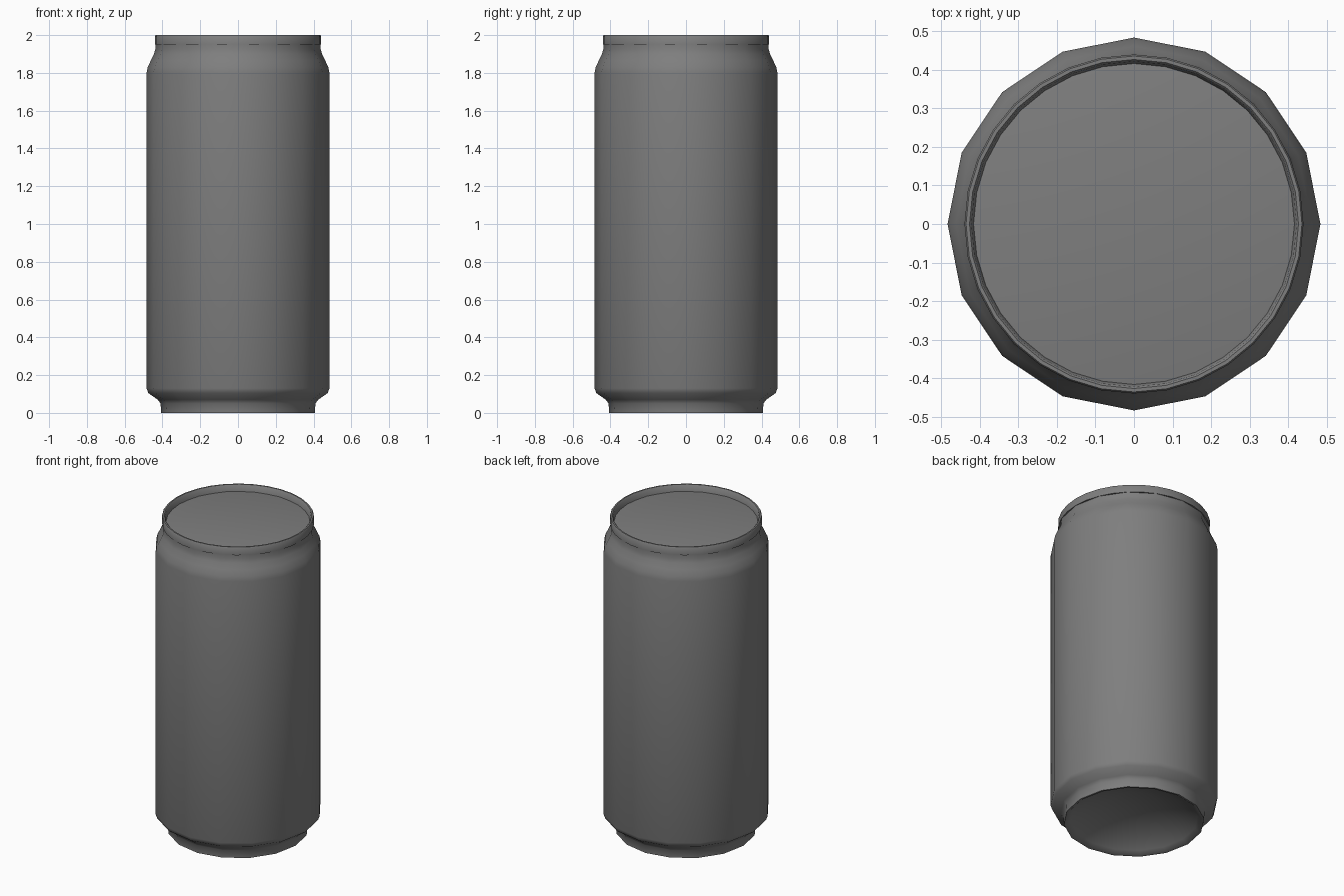
import bpy, bmesh, math

cube = bpy.data.objects.get("Cube")
if cube:
    bpy.data.objects.remove(cube, do_unlink=True)

grey = bpy.data.materials.new("metal_grey")
grey.use_nodes = True
COLOUR = (0.21, 0.21, 0.21, 1)
grey.diffuse_color = COLOUR
grey.node_tree.nodes["Principled BSDF"].inputs["Base Color"].default_value = COLOUR


def lathe(name, profile, sides, closed=False, angle=40):
    """Turn (radius, height) points about z; a zero radius closes to a pole."""
    bm = bmesh.new()
    rings = []
    for r, z in profile:
        if r == 0:
            rings.append([bm.verts.new((0, 0, z))] * sides)
        else:
            turns = [2 * math.pi * i / sides for i in range(sides)]
            rings.append([bm.verts.new((r * math.cos(t), r * math.sin(t), z)) for t in turns])
    pairs = list(zip(rings, rings[1:]))
    if closed:
        pairs.append((rings[-1], rings[0]))
    for a, b in pairs:
        for i in range(sides):
            j = (i + 1) % sides
            corners = dict.fromkeys((a[i], a[j], b[j], b[i]))
            bm.faces.new(list(corners))
    bmesh.ops.recalc_face_normals(bm, faces=bm.faces)
    mesh = bpy.data.meshes.new(name)
    bm.to_mesh(mesh)
    bm.free()
    mesh.materials.append(grey)
    obj = bpy.data.objects.new(name, mesh)
    bpy.context.collection.objects.link(obj)
    bpy.ops.object.select_all(action='DESELECT')
    obj.select_set(True)
    bpy.context.view_layer.objects.active = obj
    bpy.ops.object.shade_smooth_by_angle(angle=math.radians(angle))
    return obj


# Domed base, foot, wall, shoulder, neck and flat lid in one shell
lathe("can_body", [
    (0, 0.12), (0.16, 0.105), (0.29, 0.065), (0.37, 0.02), (0.395, 0),
    (0.407, 0), (0.41, 0.05), (0.425, 0.07), (0.475, 0.105), (0.484, 0.13),
    (0.484, 1.8), (0.478, 1.83), (0.462, 1.865), (0.445, 1.9), (0.438, 1.925),
    (0.438, 1.955), (0.415, 1.96), (0, 1.96)], 16)

# Rolled rim around the lid
lathe("top_rim", [
    (0.44, 1.95), (0.44, 1.995), (0.436, 2), (0.427, 2), (0.422, 1.995),
    (0.415, 1.95)], 32, closed=True)
